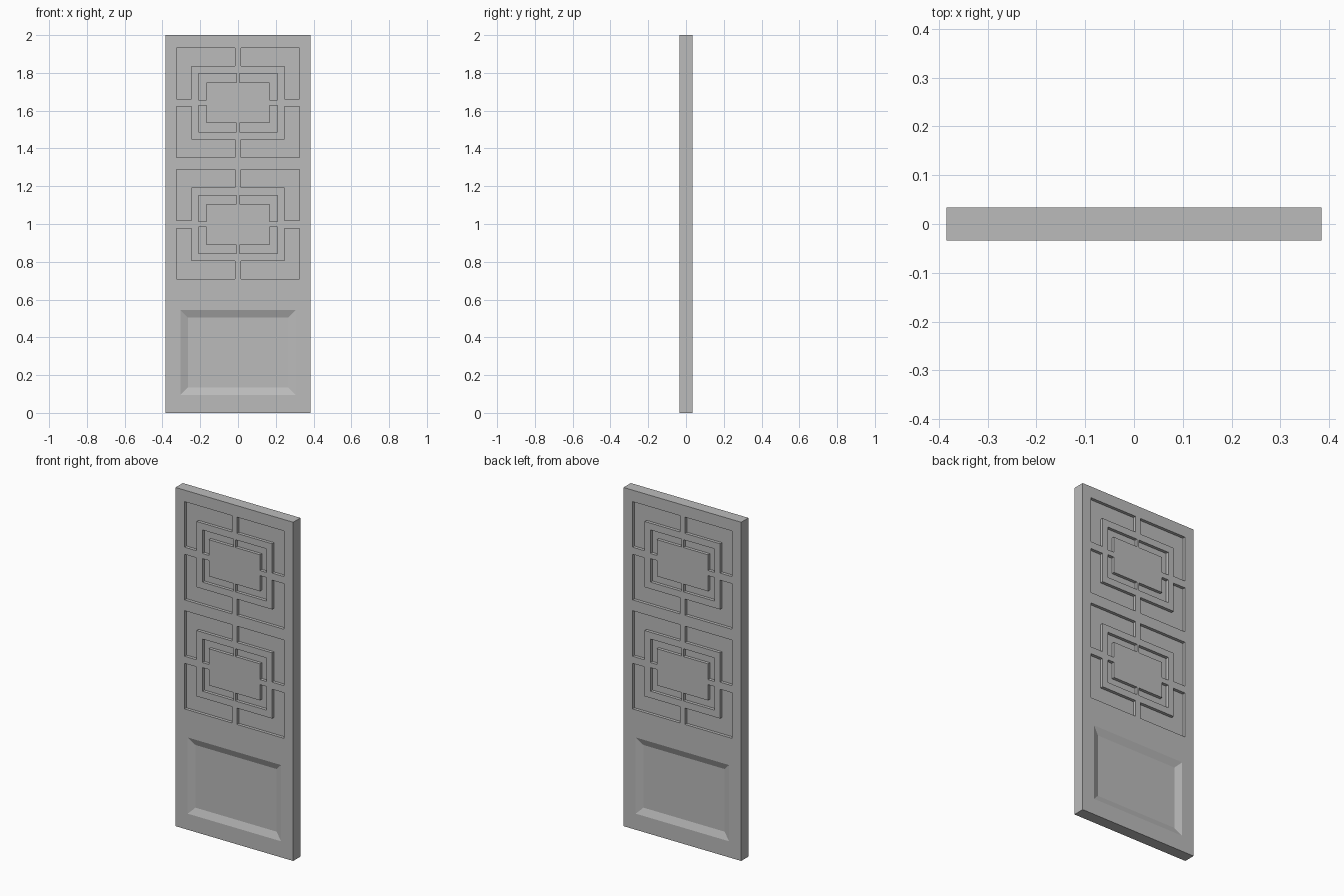
import bpy, bmesh

if "Cube" in bpy.data.objects:
    bpy.data.objects.remove(bpy.data.objects["Cube"])

W, T, H = 0.384, 0.034, 2.0      # half width, half thickness, height
LATTICE_DEPTH, PANEL_DEPTH = 0.018, 0.016

grey = bpy.data.materials.new("plain grey")
grey.diffuse_color = (0.5, 0.5, 0.5, 1)
grey.use_nodes = True
grey.node_tree.nodes["Principled BSDF"].inputs["Base Color"].default_value = grey.diffuse_color


def add_prism(bm, near, far, y0, y1):
    """Closed solid between two matching (x, z) outlines at y0 and y1."""
    a = [bm.verts.new((x, y0, z)) for x, z in near]
    b = [bm.verts.new((x, y1, z)) for x, z in far]
    bm.faces.new(a)
    bm.faces.new(b[::-1])
    n = len(a)
    for i in range(n):
        j = (i + 1) % n
        bm.faces.new((a[i], b[i], b[j], a[j]))


def rect(x, z0, z1):
    return [(-x, z0), (x, z0), (x, z1), (-x, z1)]


def make_object(name, bm):
    bmesh.ops.recalc_face_normals(bm, faces=bm.faces[:])
    mesh = bpy.data.meshes.new(name)
    bm.to_mesh(mesh)
    bm.free()
    mesh.materials.append(grey)
    ob = bpy.data.objects.new(name, mesh)
    bpy.context.collection.objects.link(ob)
    return ob


# Door slab
bm = bmesh.new()
add_prism(bm, rect(W, 0, H), rect(W, 0, H), -T, T)
door = make_object("door", bm)

# Recess cutters, on both front and back
bm = bmesh.new()
# outer x, outer z, inner x, inner z, half gap x, half gap z
rings = [(0.325, 0.290, 0.246, 0.194, 0.017, 0.021),
         (0.209, 0.154, 0.167, 0.108, 0.007, 0.015)]
for side in (-1, 1):
    # Corner-shaped lattice recesses
    for zc in (1.642, 0.998):
        for ox, oz, ix, iz, gx, gz in rings:
            corner = [(gx, oz), (ox, oz), (ox, gz), (ix, gz), (ix, iz), (gx, iz)]
            for sx in (-1, 1):
                for sz in (-1, 1):
                    pts = [(sx * x, zc + sz * z) for x, z in corner]
                    add_prism(bm, pts, pts, side * (T - LATTICE_DEPTH), side * (T + 0.02))
    # Lower panel with sloped border, continued past the surface
    s = 0.04
    add_prism(bm, rect(0.305 - s, 0.095 + s, 0.545 - s),
              rect(0.305 + s, 0.095 - s, 0.545 + s),
              side * (T - PANEL_DEPTH), side * (T + PANEL_DEPTH))
cutter = make_object("recess_cutter", bm)
cutter.hide_render = True

# Cut the recesses and bake the result
mod = door.modifiers.new("recesses", 'BOOLEAN')
mod.operation = 'DIFFERENCE'
mod.solver = 'EXACT'
mod.object = cutter
dg = bpy.context.evaluated_depsgraph_get()
carved = bpy.data.meshes.new_from_object(door.evaluated_get(dg))
door.modifiers.clear()
door.data = carved
bpy.data.objects.remove(cutter)
